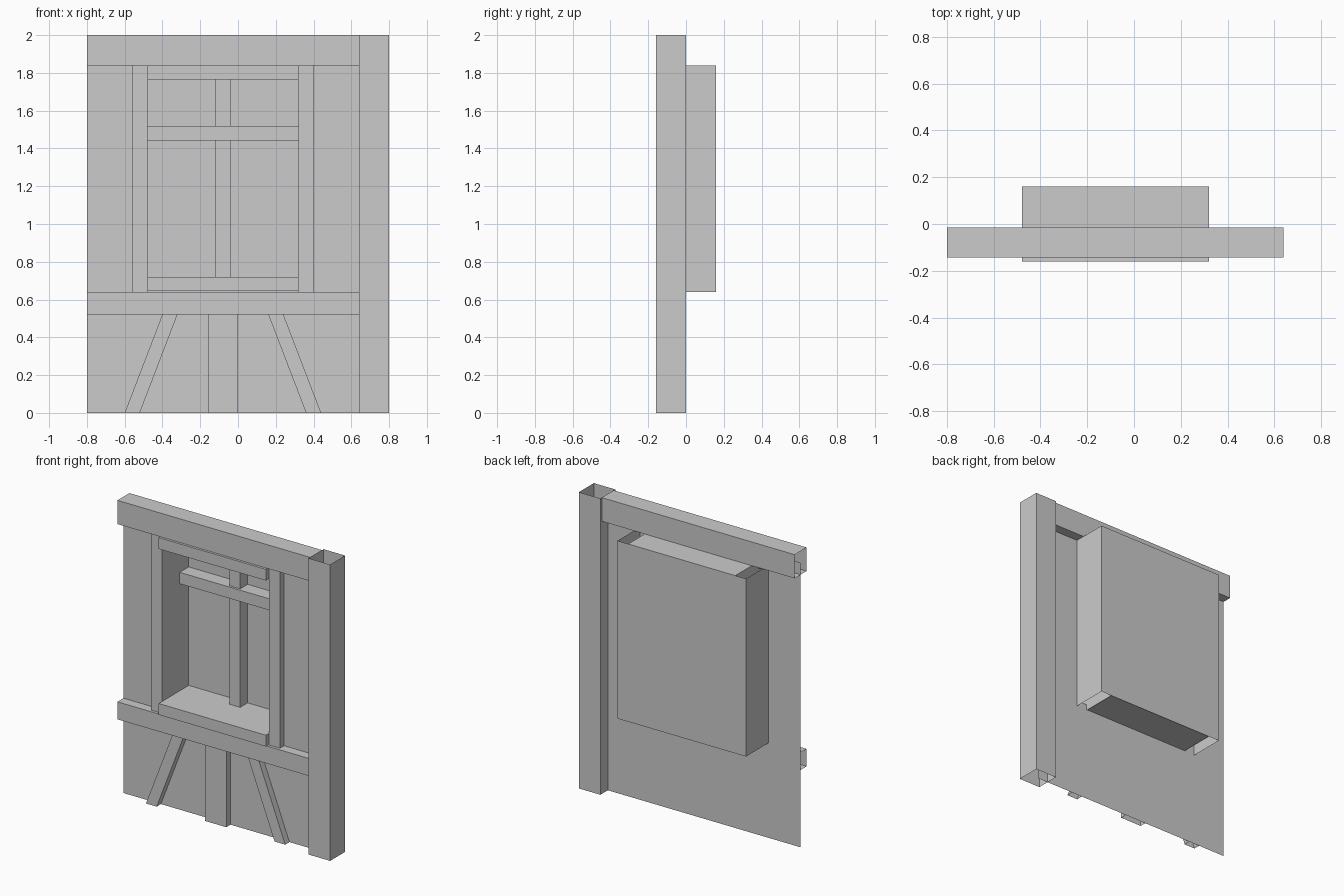
import bpy
import bmesh
from mathutils import Vector

if "Cube" in bpy.data.objects:
    bpy.data.objects.remove(bpy.data.objects["Cube"])

AXES = {"+x": (1, 0, 0), "-x": (-1, 0, 0), "+y": (0, 1, 0),
        "-y": (0, -1, 0), "+z": (0, 0, 1), "-z": (0, 0, -1)}
WALL_Y = -0.08      # plane of the wall sheet
BACK_Y = 0.16       # back of the window recess
TRIM_Y = -0.125     # front of jambs, braces and stud
BEAM_Y = -0.144     # front of the horizontal beams
MID_X = -0.08       # mirror line of window and braces


def finish(name, bm):
    mesh = bpy.data.meshes.new(name)
    bm.to_mesh(mesh)
    bm.free()
    ob = bpy.data.objects.new(name, mesh)
    bpy.context.collection.objects.link(ob)
    return ob


def timber(name, x, y, z, open_sides=(), lean=0.0):
    """Box between the given ranges; open sides are removed, lean shifts the top in x."""
    bm = bmesh.new()
    bmesh.ops.create_cube(bm, size=1)
    bm.normal_update()
    drop = [f for f in bm.faces
            if any(f.normal.dot(Vector(AXES[s])) > 0.9 for s in open_sides)]
    bmesh.ops.delete(bm, geom=drop, context='FACES_ONLY')
    for v in bm.verts:
        top = v.co.z > 0
        v.co = (x[v.co.x > 0] + lean * top, y[v.co.y > 0], z[top])
    return finish(name, bm)


def sheet(name, xs, zs, y, hole=None):
    """Flat sheet in the xz plane made of grid cells, with one cell left out."""
    bm = bmesh.new()
    grid = [[bm.verts.new((x, y, z)) for z in zs] for x in xs]
    for i in range(len(xs) - 1):
        for j in range(len(zs) - 1):
            if (i, j) != hole:
                bm.faces.new((grid[i][j], grid[i + 1][j],
                              grid[i + 1][j + 1], grid[i][j + 1]))
    return finish(name, bm)


# wall sheet with window opening, and recessed back panel
sheet("wall", (-0.8, -0.52, 0.36, 0.72), (0, 0.68, 1.8, 1.92), WALL_Y, (1, 1))
back = sheet("window_back_panel", (-0.56, 0.40), (0.64, 1.84), BACK_Y)

# main frame: hollow corner post and beams
timber("corner_post", (0.64, 0.8), (-0.16, 0), (0, 2), ("+z", "-z"))
timber("top_beam", (-0.8, 0.64), (BEAM_Y, -0.016), (1.84, 2), ("+x", "-x"))
timber("middle_beam", (-0.8, 0.64), (BEAM_Y, WALL_Y), (0.522, 0.64), ("+x", "-x", "+y"))

# window sill, head and glazing bars
inner = (-0.48, 0.32)
timber("window_sill", inner, (-0.16, BACK_Y), (0.644, 0.72), ("+y",))
timber("window_head", inner, (-0.16, BACK_Y), (1.764, 1.84), ("+y",))
timber("transom_bar", inner, (0.064, BACK_Y), (1.443, 1.52), ("+x", "-x", "+y"))
for part, z in (("lower", (0.72, 1.443)), ("upper", (1.52, 1.764))):
    timber(f"{part}_mullion", (-0.12, -0.04), (0.08, BACK_Y), z, ("+y", "+z", "-z"))

# mirrored pairs: jambs and slanted braces
for side, s in (("left", -1), ("right", 1)):
    jamb = sorted((MID_X + s * 0.40, MID_X + s * 0.48))
    timber(f"{side}_jamb", jamb, (TRIM_Y, BACK_Y), (0.64, 1.84), ("+y", "+z", "-z"))
    foot = sorted((MID_X + s * 0.44, MID_X + s * 0.52))
    timber(f"{side}_brace", foot, (TRIM_Y, WALL_Y), (0, 0.522),
           ("+y", "+z", "-z"), lean=-s * 0.2)

# centre stud below the window
timber("centre_stud", (-0.16, 0), (TRIM_Y, WALL_Y), (0, 0.522), ("+y", "+z", "-z"))

# the back panel faces outwards to the rear
back.data.flip_normals()
